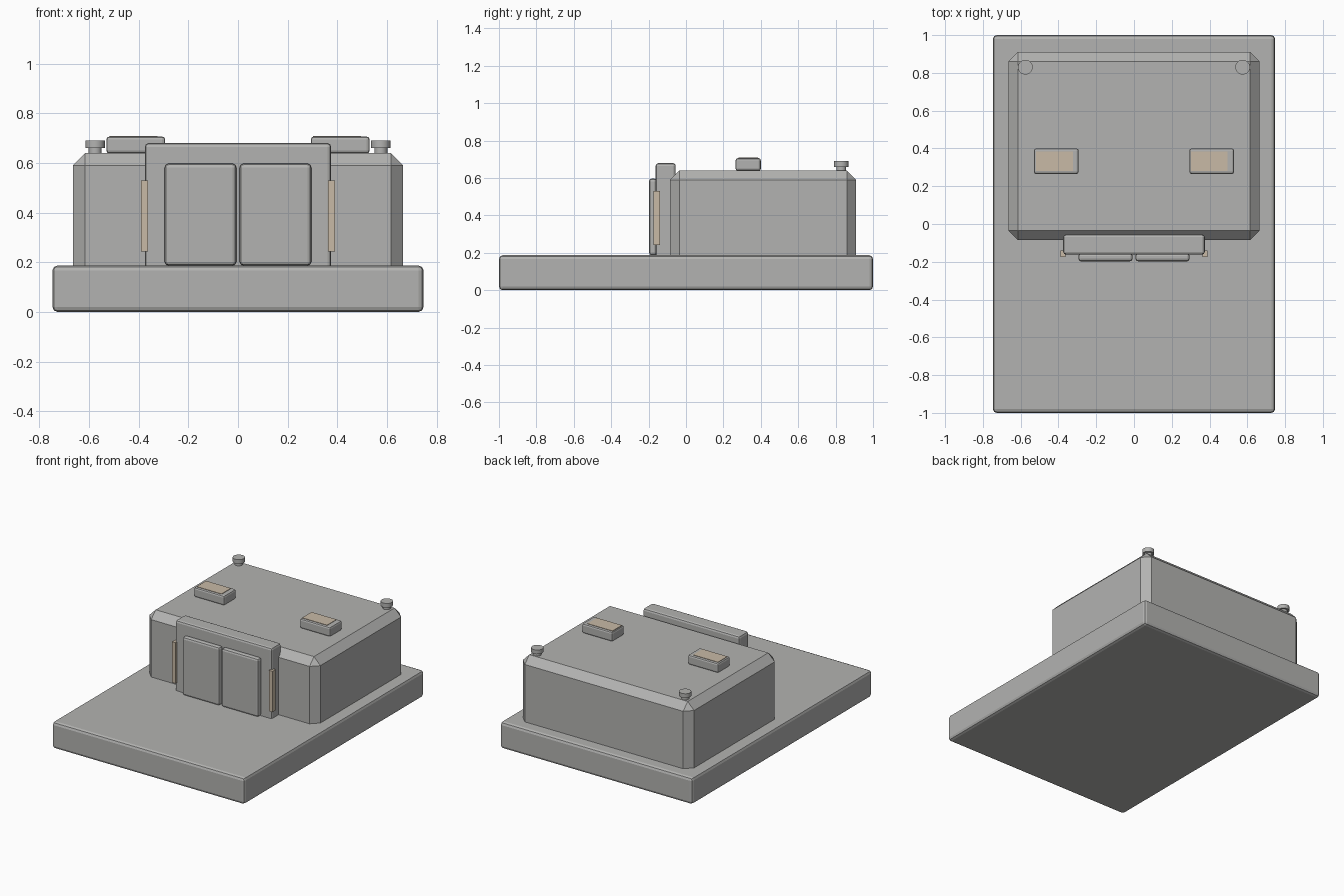
import bpy
from mathutils import Vector

cube = bpy.data.objects.get("Cube")
if cube:
    bpy.data.objects.remove(cube, do_unlink=True)


def material(name, colour):
    m = bpy.data.materials.new(name)
    m.use_nodes = True
    m.diffuse_color = (*colour, 1)
    m.node_tree.nodes["Principled BSDF"].inputs["Base Color"].default_value = (*colour, 1)
    return m


grey = material("concrete grey", (0.45, 0.45, 0.44))
tan = material("warm light", (0.58, 0.49, 0.38))


def box(name, low, high, mat=grey, bevel=0.0, segments=1):
    low, high = Vector(low), Vector(high)
    bpy.ops.mesh.primitive_cube_add(size=1, location=(low + high) / 2)
    ob = bpy.context.object
    ob.name = name
    ob.scale = high - low
    bpy.ops.object.transform_apply(location=False, rotation=False, scale=True)
    ob.data.materials.append(mat)
    if bevel:
        mod = ob.modifiers.new("edge bevel", 'BEVEL')
        mod.width = bevel
        mod.segments = segments
    return ob


def cylinder(name, x, y, z0, z1, radius):
    bpy.ops.mesh.primitive_cylinder_add(vertices=24, radius=radius, depth=z1 - z0,
                                        location=(x, y, (z0 + z1) / 2))
    ob = bpy.context.object
    ob.name = name
    ob.data.materials.append(grey)
    bpy.ops.object.shade_smooth_by_angle()


# Ground slab and chamfered main block
box("base_slab", (-0.747, -1, 0), (0.747, 1, 0.187), bevel=0.02, segments=2)
box("main_building", (-0.665, -0.085, 0.1), (0.665, 0.91, 0.64), bevel=0.05)

# Entrance portal
box("entrance_portal", (-0.375, -0.162, 0.15), (0.375, -0.055, 0.68), bevel=0.015, segments=2)

for side, s in (("left", 1), ("right", -1)):
    def span(a, b):
        return sorted((s * a, s * b))

    # Door leaf
    x0, x1 = span(0.007, 0.295)
    box(f"{side}_door", (x0, -0.198, 0.187), (x1, -0.155, 0.597), bevel=0.015, segments=2)

    # Light strip beside the portal
    x0, x1 = span(0.362, 0.39)
    box(f"{side}_light_strip", (x0, -0.175, 0.243), (x1, -0.14, 0.53), tan)

    # Roof vent with its panel
    x0, x1 = span(0.293, 0.53)
    box(f"{side}_roof_vent", (x0, 0.265, 0.638), (x1, 0.4, 0.706), bevel=0.012, segments=2)
    middle = s * 0.41 - 0.011
    box(f"{side}_vent_panel", (middle - 0.097, 0.28, 0.702), (middle + 0.097, 0.385, 0.709), tan)

    # Rear roof knob: stem and cap
    cylinder(f"{side}_knob_stem", s * 0.575, 0.83, 0.625, 0.665, 0.026)
    cylinder(f"{side}_knob_cap", s * 0.575, 0.83, 0.66, 0.69, 0.039)
